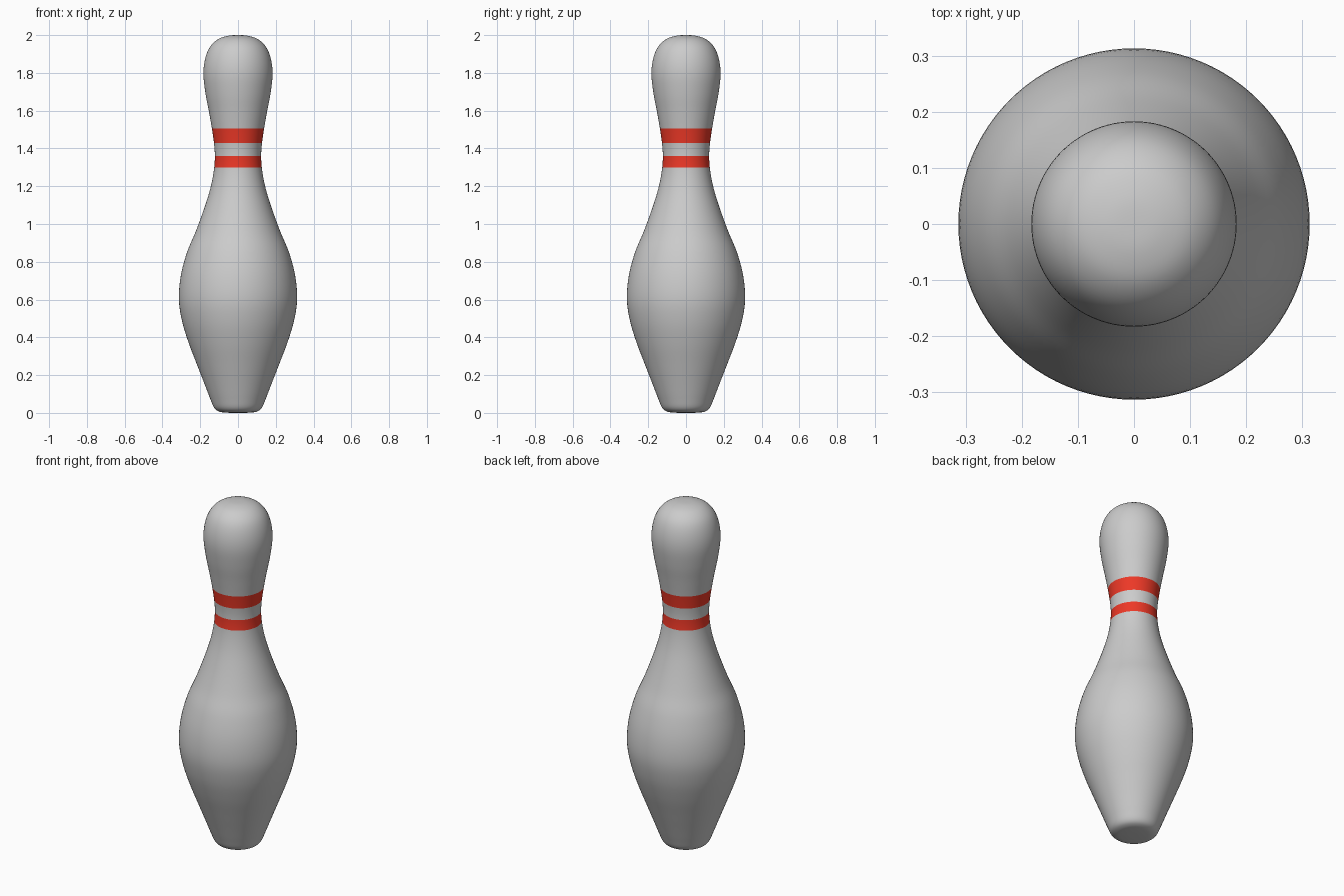
import bpy, bmesh, math
from mathutils import Vector

if "Cube" in bpy.data.objects:
    bpy.data.objects.remove(bpy.data.objects["Cube"])

SEGMENTS = 96
STEPS = 5
STRIPES = [(1.30, 1.36), (1.43, 1.505)]

# Silhouette as (radius, height), from base centre to crown
PROFILE = [(0, 0), (0.055, 0.001), (0.097, 0.006), (0.125, 0.025), (0.147, 0.075),
           (0.178, 0.155), (0.217, 0.255), (0.261, 0.37), (0.296, 0.485),
           (0.313, 0.60), (0.303, 0.725), (0.270, 0.85), (0.224, 0.96),
           (0.180, 1.08), (0.146, 1.19), (0.127, 1.29), (0.123, 1.38),
           (0.134, 1.48), (0.153, 1.59), (0.172, 1.69), (0.183, 1.79),
           (0.175, 1.87), (0.150, 1.935), (0.108, 1.977), (0.055, 1.996), (0, 2)]


def smooth_curve(points, steps):
    """Catmull-Rom curve through the points, mirrored across the axis at both ends."""
    p = [Vector(q) for q in points]
    p = [Vector((-p[1].x, p[1].y))] + p + [Vector((-p[-2].x, p[-2].y))]
    out = []
    for a, b, c, d in zip(p, p[1:], p[2:], p[3:]):
        for i in range(steps):
            t = i / steps
            out.append(0.5 * (2 * b + (c - a) * t + (2 * a - 5 * b + 4 * c - d) * t**2
                              + (3 * b - a - 3 * c + d) * t**3))
    return out + [p[-2]]


def material(name, colour):
    mat = bpy.data.materials.new(name)
    mat.diffuse_color = colour
    mat.use_nodes = True
    mat.node_tree.nodes["Principled BSDF"].inputs["Base Color"].default_value = mat.diffuse_color
    return mat


# Lathe the silhouette into one closed body
bm = bmesh.new()
verts = [bm.verts.new((q.x, 0, q.y)) for q in smooth_curve(PROFILE, STEPS)]
edges = [bm.edges.new(pair) for pair in zip(verts, verts[1:])]
bmesh.ops.spin(bm, geom=verts + edges, cent=(0, 0, 0), axis=(0, 0, 1),
               angle=2 * math.pi, steps=SEGMENTS, use_merge=False)
bmesh.ops.remove_doubles(bm, verts=bm.verts, dist=0.0002)

# Cut clean rings at the stripe borders and colour the faces between them
for z in [z for stripe in STRIPES for z in stripe]:
    bmesh.ops.bisect_plane(bm, geom=bm.verts[:] + bm.edges[:] + bm.faces[:],
                           dist=0.0005, plane_co=(0, 0, z), plane_no=(0, 0, 1))
bmesh.ops.recalc_face_normals(bm, faces=bm.faces)
for f in bm.faces:
    f.smooth = True
    z = f.calc_center_median().z
    f.material_index = int(any(lo < z < hi for lo, hi in STRIPES))

mesh = bpy.data.meshes.new("bowling_pin")
bm.to_mesh(mesh)
bm.free()
mesh.materials.append(material("body_grey", (0.8, 0.8, 0.8, 1)))
mesh.materials.append(material("stripe_red", (0.85, 0.04, 0.02, 1)))
pin = bpy.data.objects.new("bowling_pin", mesh)
bpy.context.collection.objects.link(pin)
